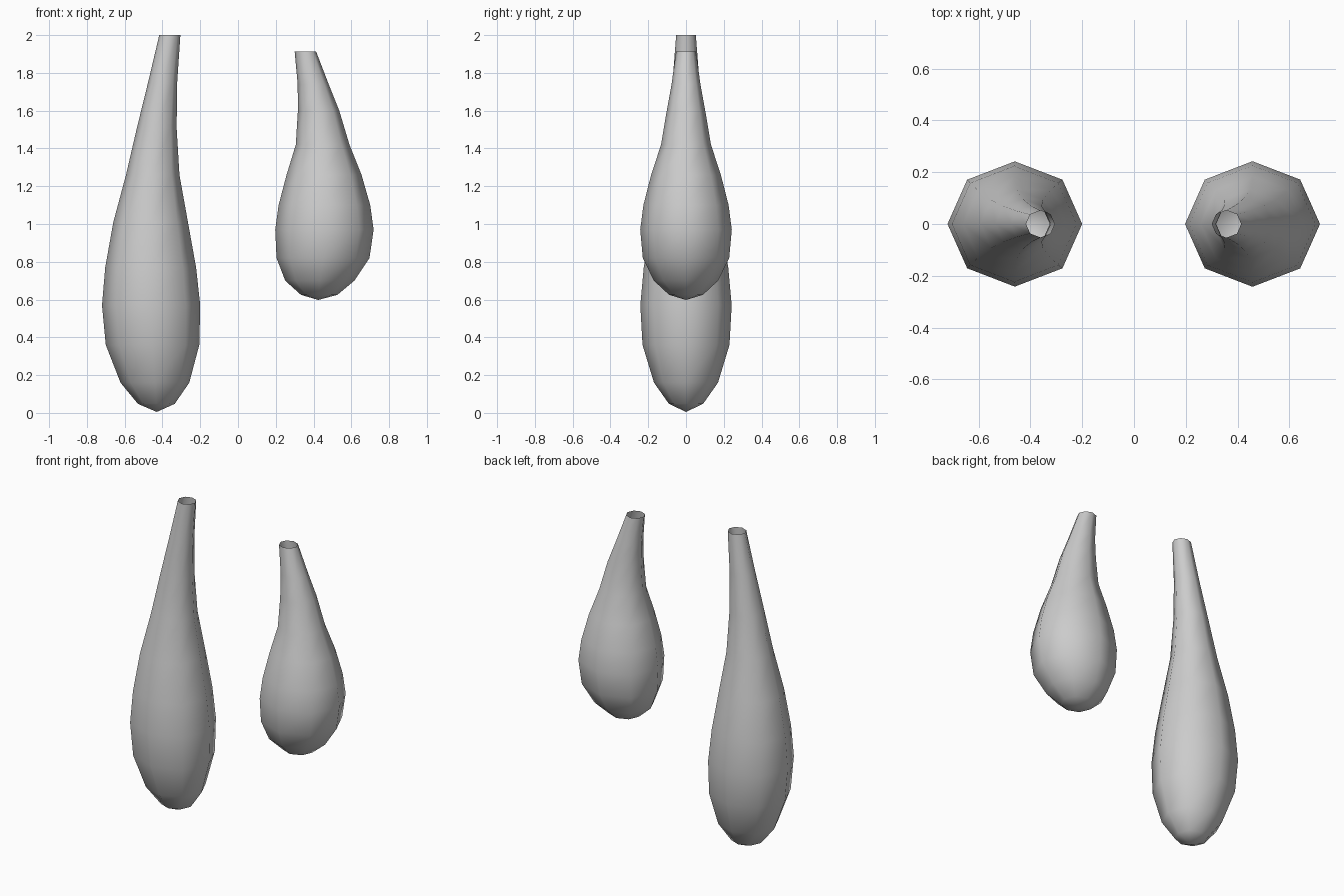
import bpy, bmesh
from math import cos, sin, pi

if "Cube" in bpy.data.objects:
    bpy.data.objects.remove(bpy.data.objects["Cube"])

SIDES = 8
DEPTH = 0.93  # depth to width ratio of each cross-section


def droplet(name, tip, rings):
    """Closed tip, then octagonal rings (z, left x, right x), open at the neck."""
    bm = bmesh.new()
    point = bm.verts.new((tip[0], 0, tip[1]))
    prev = None
    for z, xl, xr in rings:
        c, r = (xl + xr) / 2, (xr - xl) / 2
        ring = [bm.verts.new((c + r * cos(2 * pi * i / SIDES),
                              r * DEPTH * sin(2 * pi * i / SIDES), z))
                for i in range(SIDES)]
        for i in range(SIDES):
            j = (i + 1) % SIDES
            if prev is None:
                bm.faces.new((point, ring[j], ring[i]))
            else:
                bm.faces.new((prev[i], prev[j], ring[j], ring[i]))
        prev = ring
    for f in bm.faces:
        f.smooth = True
    mesh = bpy.data.meshes.new(name)
    bm.to_mesh(mesh)
    bm.free()
    obj = bpy.data.objects.new(name, mesh)
    bpy.context.collection.objects.link(obj)
    return obj


# Long drop, neck leaning inward
droplet("long_drop", (-0.43, 0.005), [
    (0.048, -0.53, -0.335), (0.16, -0.622, -0.258), (0.36, -0.70, -0.205),
    (0.57, -0.72, -0.20), (0.77, -0.703, -0.222), (1.01, -0.66, -0.265),
    (1.26, -0.593, -0.31), (1.51, -0.535, -0.325), (1.75, -0.476, -0.322),
    (2.0, -0.417, -0.305)])

# Short drop, hanging higher on the other side
droplet("short_drop", (0.425, 0.598), [
    (0.625, 0.333, 0.526), (0.70, 0.25, 0.616), (0.82, 0.204, 0.696),
    (0.97, 0.197, 0.718), (1.10, 0.215, 0.70), (1.26, 0.257, 0.654),
    (1.42, 0.306, 0.59), (1.60, 0.317, 0.536), (1.74, 0.316, 0.48),
    (1.912, 0.30, 0.414)])
